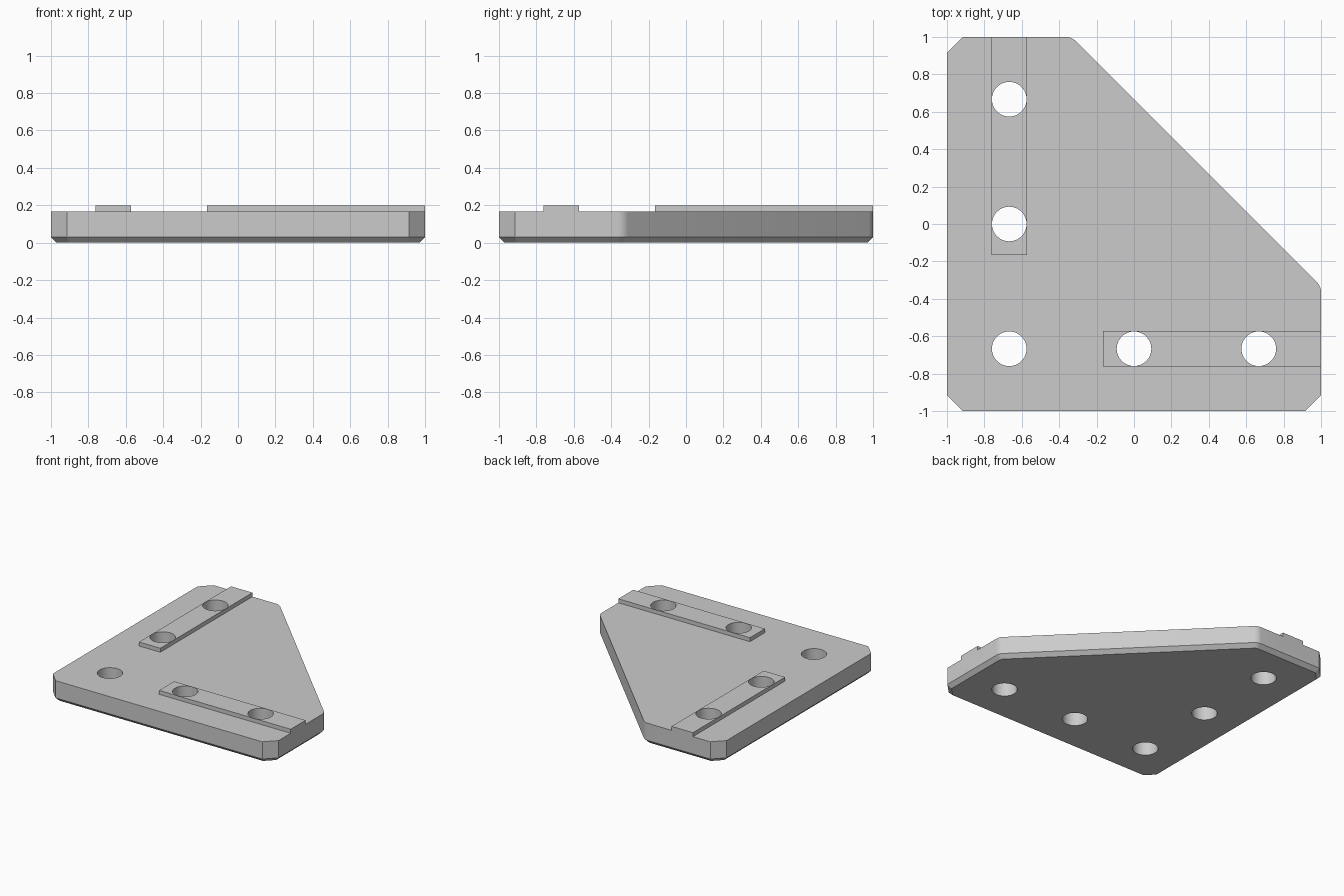
import bpy, bmesh, math
from mathutils import Vector

if "Cube" in bpy.data.objects:
    bpy.data.objects.remove(bpy.data.objects["Cube"])

TOP, RAIL_TOP, BEVEL = 0.168, 0.2, 0.03
HOLE_R, RAIL_W, P = 0.0925, 0.0945, 0.667

grey = bpy.data.materials.new("light grey")
grey.diffuse_color = (0.6, 0.6, 0.6, 1)
grey.use_nodes = True
grey.node_tree.nodes["Principled BSDF"].inputs["Base Color"].default_value = grey.diffuse_color


def loft(name, layers):
    """Closed solid through a stack of (outline, z) layers."""
    bm = bmesh.new()
    rings = [[bm.verts.new((x, y, z)) for x, y in pts] for pts, z in layers]
    for a, b in zip(rings, rings[1:]):
        for i in range(len(a)):
            j = (i + 1) % len(a)
            bm.faces.new((a[i], a[j], b[j], b[i]))
    bm.faces.new(rings[0][::-1])
    bm.faces.new(rings[-1])
    mesh = bpy.data.meshes.new(name)
    bm.to_mesh(mesh)
    bm.free()
    mesh.materials.append(grey)
    ob = bpy.data.objects.new(name, mesh)
    bpy.context.collection.objects.link(ob)
    return ob


def inset(pts, d):
    """Mitred inward offset of a counter-clockwise outline."""
    out = []
    for i, p in enumerate(pts):
        p = Vector(p)
        e1 = (p - Vector(pts[i - 1])).normalized()
        e2 = (Vector(pts[(i + 1) % len(pts)]) - p).normalized()
        n1, n2 = Vector((-e1.y, e1.x)), Vector((-e2.y, e2.x))
        out.append(tuple(p + (n1 + n2) * d / (1 + n1.dot(n2))))
    return out


def fillet(corner, before, after, t=0.033, steps=6):
    """Rounded corner with tangent length t."""
    c = Vector(corner)
    a = c + (Vector(before) - c).normalized() * t
    b = c + (Vector(after) - c).normalized() * t
    return [tuple(a * (1 - u) ** 2 + c * 2 * u * (1 - u) + b * u * u)
            for u in (k / steps for k in range(steps + 1))]


def combine(target, other, operation):
    mod = target.modifiers.new(operation.lower(), "BOOLEAN")
    mod.operation, mod.solver, mod.object = operation, "EXACT", other
    bpy.context.view_layer.objects.active = target
    bpy.ops.object.modifier_apply(modifier=mod.name)
    bpy.data.objects.remove(other, do_unlink=True)


# Plate: triangular bracket with clipped corners and a bevelled underside
c = 1 - 0.085
right, back = (1, -0.333), (-0.333, 1)
outline = ([(-c, -1), (c, -1), (1, -c)]
           + fillet(right, (1, -1), back)
           + fillet(back, right, (-1, 1))
           + [(-c, 1), (-1, c), (-1, -c)])
plate = loft("bracket_plate", [(inset(outline, BEVEL), 0), (outline, BEVEL), (outline, TOP)])

# Raised rails running out to the right and back edges
rail = [(-0.165, -P - RAIL_W), (1, -P - RAIL_W), (1, -P + RAIL_W), (-0.165, -P + RAIL_W)]
swapped = [(y, x) for x, y in rail][::-1]
for name, pts in (("right_rail", rail), ("back_rail", swapped)):
    combine(plate, loft(name, [(pts, 0.1), (pts, RAIL_TOP)]), "UNION")

# Bolt holes
for x, y in ((-P, -P), (0, -P), (P, -P), (-P, 0), (-P, P)):
    circle = [(x + HOLE_R * math.cos(k * math.tau / 48),
               y + HOLE_R * math.sin(k * math.tau / 48)) for k in range(48)]
    combine(plate, loft("hole_cutter", [(circle, -0.1), (circle, 0.4)]), "DIFFERENCE")

# Smooth the hole walls and rounded corners, keep the other edges sharp
bpy.ops.object.select_all(action="DESELECT")
plate.select_set(True)
bpy.context.view_layer.objects.active = plate
bpy.ops.object.shade_smooth_by_angle(angle=math.radians(25))
